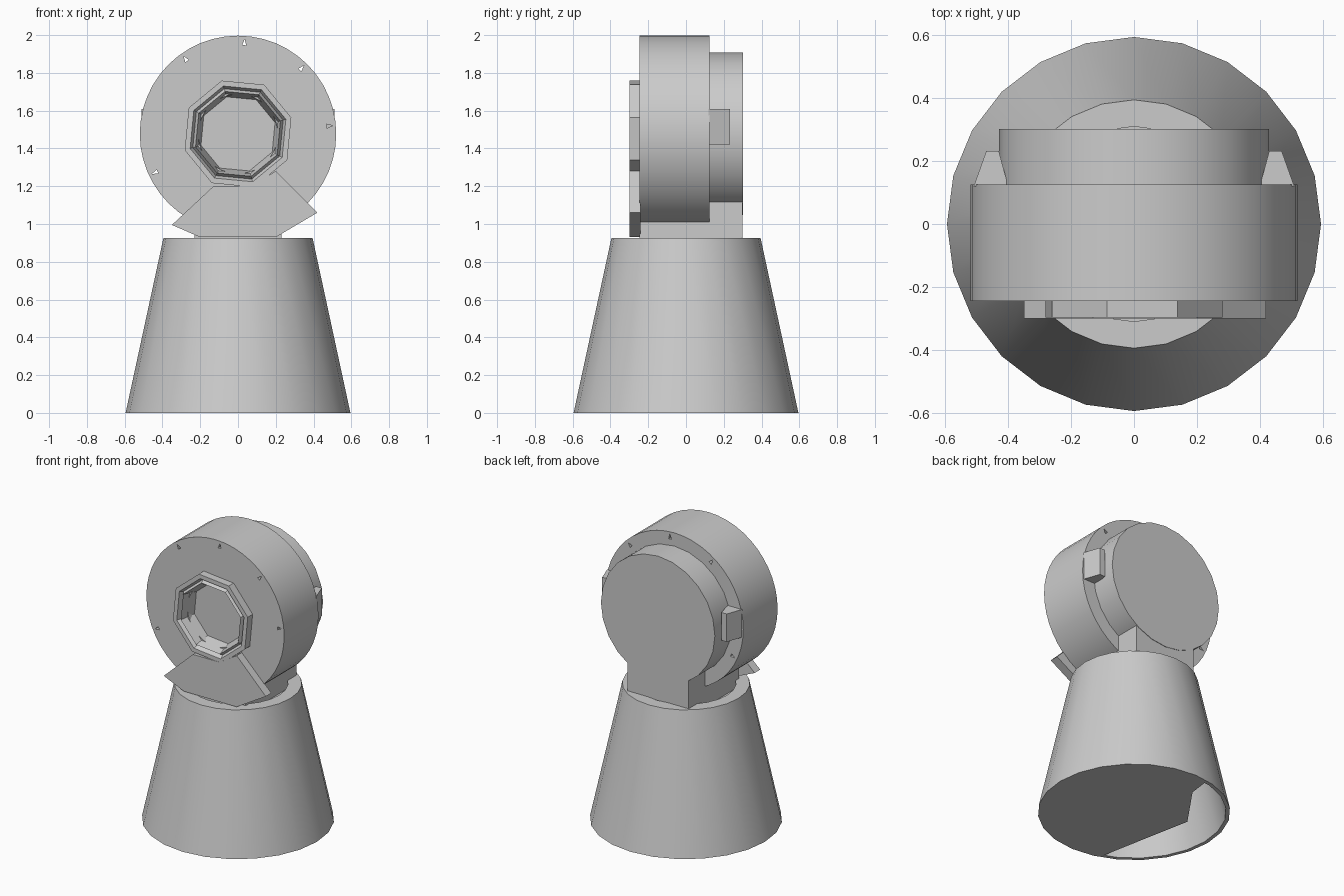
import bpy, bmesh
from math import cos, sin, pi, radians
from mathutils import Matrix, Vector

if "Cube" in bpy.data.objects:
    bpy.data.objects.remove(bpy.data.objects["Cube"])

grey = bpy.data.materials.new("plain grey")
grey.use_nodes = True
grey.diffuse_color = (0.6, 0.6, 0.6, 1)
grey.node_tree.nodes["Principled BSDF"].inputs["Base Color"].default_value = (0.6, 0.6, 0.6, 1)

HUB_Z = 1.477


def finish(name, bm, smooth=False):
    bmesh.ops.remove_doubles(bm, verts=bm.verts, dist=0.0005)
    bmesh.ops.recalc_face_normals(bm, faces=bm.faces)
    mesh = bpy.data.meshes.new(name)
    bm.to_mesh(mesh)
    bm.free()
    mesh.materials.append(grey)
    obj = bpy.data.objects.new(name, mesh)
    bpy.context.collection.objects.link(obj)
    if smooth:
        bpy.ops.object.select_all(action='DESELECT')
        obj.select_set(True)
        bpy.context.view_layer.objects.active = obj
        bpy.ops.object.shade_smooth_by_angle(angle=radians(30))
    return obj


def lathe(name, profile, sides, turn=0, smooth=True):
    """Revolve (radius, height) points around z."""
    bm = bmesh.new()
    start = Matrix.Rotation(turn, 3, 'Z')
    verts = [bm.verts.new(start @ Vector((r, 0, h))) for r, h in profile]
    edges = [bm.edges.new(pair) for pair in zip(verts, verts[1:])]
    bmesh.ops.spin(bm, geom=verts + edges, cent=(0, 0, 0), axis=(0, 0, 1),
                   angle=2 * pi, steps=sides)
    return finish(name, bm, smooth)


def wheel(name, profile, sides, turn=0, smooth=True):
    """Revolve (radius, depth) points around the hub's front-to-back axis."""
    obj = lathe(name, profile, sides, turn, smooth)
    obj.data.transform(Matrix.Translation((0, 0, HUB_Z)) @ Matrix.Rotation(-pi / 2, 4, 'X'))
    return obj


def prism(name, outline, low, high, upright=False):
    """Extrude an x-y outline along z, or an x-z outline along y."""
    bm = bmesh.new()
    place = (lambda a, b: (a, low, b)) if upright else (lambda a, b: (a, b, low))
    face = bm.faces.new([bm.verts.new(place(a, b)) for a, b in outline])
    out = bmesh.ops.extrude_face_region(bm, geom=[face])
    step = (0, high - low, 0) if upright else (0, 0, high - low)
    bmesh.ops.translate(bm, vec=step, verts=[g for g in out["geom"] if isinstance(g, bmesh.types.BMVert)])
    return finish(name, bm)


# Hollow tapered pedestal with a recessed top
lathe("pedestal", [(0, 0.87), (0.31, 0.87), (0.31, 0.925), (0.395, 0.925), (0.595, 0),
                   (0.57, 0), (0.385, 0.85), (0, 0.85)], 24)

# Partial floor plate, open on one side
arc = [radians(-110 + 210 * i / 16) for i in range(17)]
floor = [(0.58 * cos(a), 0.58 * sin(a)) for a in arc]
floor += [(-0.12, 0.42), (-0.33, 0.12), (-0.26, -0.23)]
prism("floor_plate", floor, 0, 0.015)

# Drum with a shallow front well
drum = wheel("drum", [(0, -0.19), (0.21, -0.19), (0.21, -0.245), (0.52, -0.245),
                      (0.52, 0.125), (0, 0.125)], 48)

# Small slots through the drum rim
for i, deg in enumerate((125, 86, 46, 5, 205)):
    a = radians(deg)
    x, z = 0.485 * cos(a), HUB_Z + 0.485 * sin(a)
    slot = [(x + 0.018 * cos(a + t), z + 0.018 * sin(a + t)) for t in (0, 2.5, 3.8)]
    cutter = prism(f"slot_cutter_{i}", slot, -0.4, 0.3, upright=True)
    cutter.hide_render = True
    cutter.hide_set(True)
    cut = drum.modifiers.new("slot", 'BOOLEAN')
    cut.operation = 'DIFFERENCE'
    cut.solver = 'EXACT'
    cut.object = cutter

# Back cover
wheel("back_cover", [(0, 0.1), (0.43, 0.1), (0.43, 0.303), (0, 0.303)], 24)

# Faceted front collar with a double lip
wheel("front_collar", [(0.295, -0.24), (0.295, -0.298), (0.265, -0.298), (0.25, -0.27),
                       (0.235, -0.295), (0.205, -0.19)], 8, radians(-17), smooth=False)

# Saddle block between pedestal and drum
prism("saddle_block", [(-0.23, -0.245), (0.23, -0.245), (0.23, 0.3), (-0.23, 0.3)], 0.86, 1.15)

# Front bracket plate
prism("front_bracket", [(-0.35, 0.995), (-0.2, 0.93), (0.2, 0.93), (0.42, 1.06),
                        (0.2, 1.28), (0.07, 1.2), (-0.13, 1.2)], -0.3, -0.24, upright=True)

# Side clips behind the drum
for side, label in ((1, "left"), (-1, "right")):
    clip = [(0.51, 0.12), (0.47, 0.232), (0.43, 0.232), (0.4, 0.12)]
    prism(f"{label}_clip", [(side * x, y) for x, y in clip], 1.42, 1.61)
